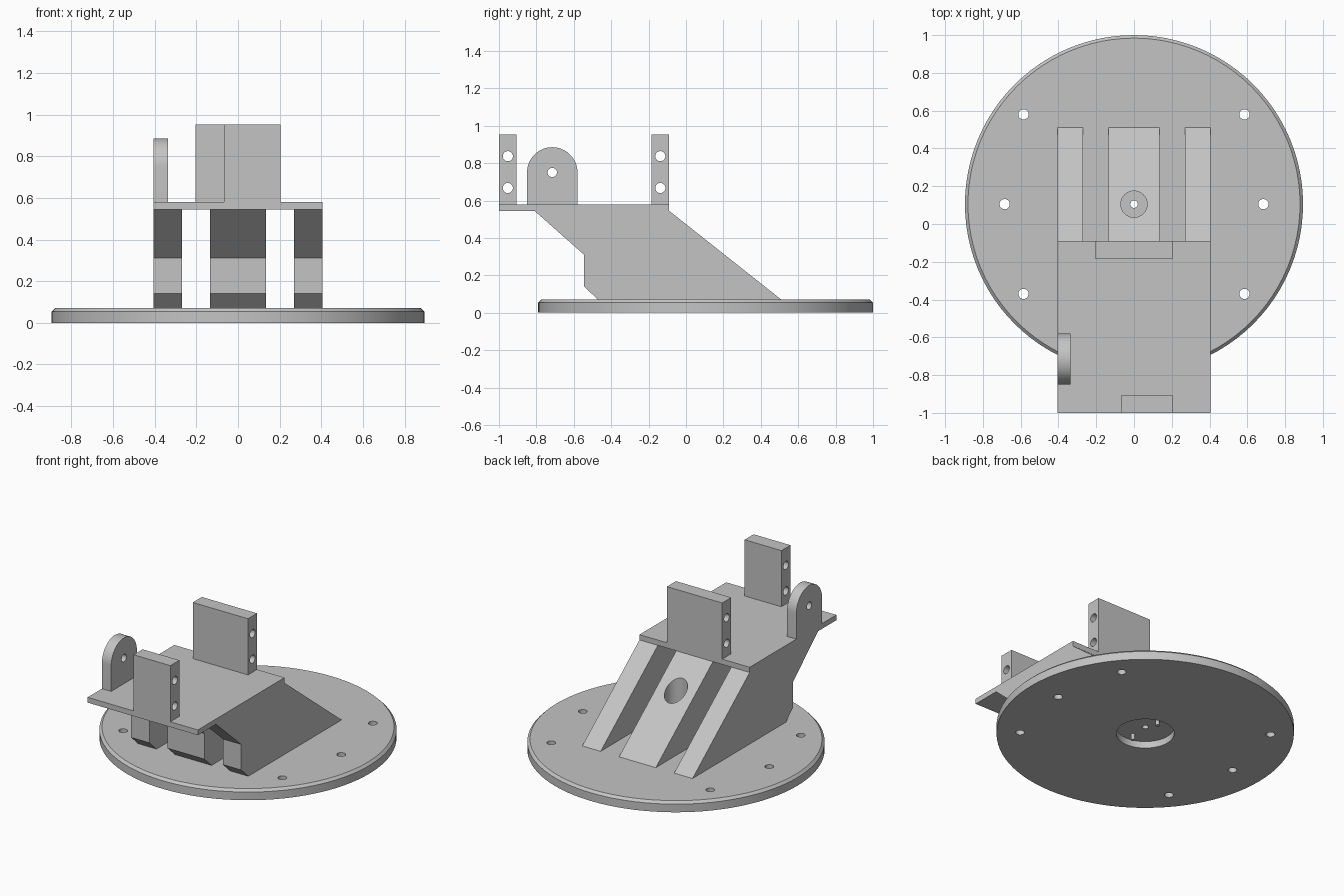
import bpy, bmesh, math

old = bpy.data.objects.get("Cube")
if old:
    bpy.data.objects.remove(old, do_unlink=True)

grey = bpy.data.materials.new("plain grey")
grey.use_nodes = True
grey.diffuse_color = (0.55, 0.55, 0.55, 1)
grey.node_tree.nodes["Principled BSDF"].inputs["Base Color"].default_value = (0.55, 0.55, 0.55, 1)

HUB_Y = 0.105      # centre of the round base
BASE_TOP = 0.07
DECK_LOW, DECK_TOP = 0.545, 0.58
HALF = 0.405       # half width of the deck


def prism(name, profile, lo, hi, axis="x"):
    """Extrude a flat profile along x (profile in y, z) or z (profile in x, y)."""
    bm = bmesh.new()
    place = (lambda p: (lo, *p)) if axis == "x" else (lambda p: (*p, lo))
    face = bm.faces.new([bm.verts.new(place(p)) for p in profile])
    new = bmesh.ops.extrude_face_region(bm, geom=[face])["geom"]
    shift = (hi - lo, 0, 0) if axis == "x" else (0, 0, hi - lo)
    bmesh.ops.translate(bm, vec=shift, verts=[g for g in new if isinstance(g, bmesh.types.BMVert)])
    bmesh.ops.recalc_face_normals(bm, faces=bm.faces)
    mesh = bpy.data.meshes.new(name)
    bm.to_mesh(mesh)
    bm.free()
    mesh.materials.append(grey)
    ob = bpy.data.objects.new(name, mesh)
    bpy.context.collection.objects.link(ob)
    return ob


def arc(cu, cv, r, start=0, end=360, n=32):
    full = end - start == 360
    steps = n if full else n + 1
    angles = [math.radians(start + (end - start) * i / n) for i in range(steps)]
    return [(cu + r * math.cos(a), cv + r * math.sin(a)) for a in angles]


def rect(u0, u1, v0, v1):
    return [(u0, v0), (u1, v0), (u1, v1), (u0, v1)]


def activate(ob):
    bpy.ops.object.select_all(action="DESELECT")
    ob.select_set(True)
    bpy.context.view_layer.objects.active = ob


def drill(ob, u, v, r, lo, hi, axis="x"):
    """Cut a round hole and discard the cutter."""
    cutter = prism("cutter", arc(u, v, r), lo, hi, axis)
    cutter.hide_render = True
    mod = ob.modifiers.new("hole", "BOOLEAN")
    mod.operation, mod.solver, mod.object = "DIFFERENCE", "EXACT", cutter
    activate(ob)
    bpy.ops.object.modifier_apply(modifier=mod.name)
    bpy.data.objects.remove(cutter, do_unlink=True)


def smooth(ob):
    activate(ob)
    bpy.ops.object.shade_smooth_by_angle(angle=math.radians(30))


# Round base with a chamfered upper rim
base = prism("round_base", arc(0, HUB_Y, 0.895, n=96), 0, BASE_TOP, "z")
bm = bmesh.new()
bm.from_mesh(base.data)
rim = [e for e in bm.edges if all(v.co.z > BASE_TOP / 2 for v in e.verts)]
bmesh.ops.bevel(bm, geom=rim, offset=0.016, segments=1, affect="EDGES")
bm.to_mesh(base.data)
bm.free()

# Mounting holes, underside recess and centre hole
for side in (-1, 1):
    for x, dy in ((0.685, 0), (0.585, 0.475), (0.585, -0.475)):
        drill(base, side * x, HUB_Y + dy, 0.027, -0.1, 0.2, "z")
RECESS = 0.045
drill(base, 0, HUB_Y, 0.175, -0.1, RECESS, "z")
drill(base, 0, HUB_Y, 0.02, -0.1, 0.2, "z")
smooth(base)

# Locating pins in the recess
for name, side in (("front_pin", -1), ("back_pin", 1)):
    smooth(prism(name, arc(0, HUB_Y + side * 0.115, 0.012, n=16), 0.005, RECESS, "z"))

# Three slanted ribs
rib = [(-0.81, DECK_LOW), (-0.545, 0.31), (-0.545, 0.14), (-0.47, BASE_TOP),
       (0.51, BASE_TOP), (-0.09, DECK_LOW)]
prism("right_rib", rib, -HALF, -0.27)
prism("left_rib", rib, 0.27, HALF)
middle = prism("middle_rib", rib, -0.135, 0.135)
drill(middle, 0, HUB_Y, 0.07, 0.12, 0.8, "z")
drill(middle, 0, HUB_Y, 0.02, 0, 0.8, "z")
smooth(middle)

# Flat deck
prism("deck", rect(-1, -0.09, DECK_LOW, DECK_TOP), -HALF, HALF)

# Upright blocks with cross holes
for name, x0, y0, y1 in (("front_block", -0.067, -1, -0.905), ("back_block", -0.203, -0.185, -0.09)):
    block = prism(name, rect(y0, y1, DECK_TOP, 0.953), x0, 0.203)
    for z in (0.667, 0.837):
        drill(block, (y0 + y1) / 2, z, 0.027, -0.6, 0.6)
    smooth(block)

# Rounded side lug
lug_y, lug_z, lug_r = -0.715, 0.75, 0.135
lug = prism("side_lug", arc(lug_y, lug_z, lug_r, 0, 180) +
            [(lug_y - lug_r, DECK_TOP), (lug_y + lug_r, DECK_TOP)], -HALF, -0.337)
drill(lug, lug_y, lug_z, 0.025, -0.6, 0)
smooth(lug)
